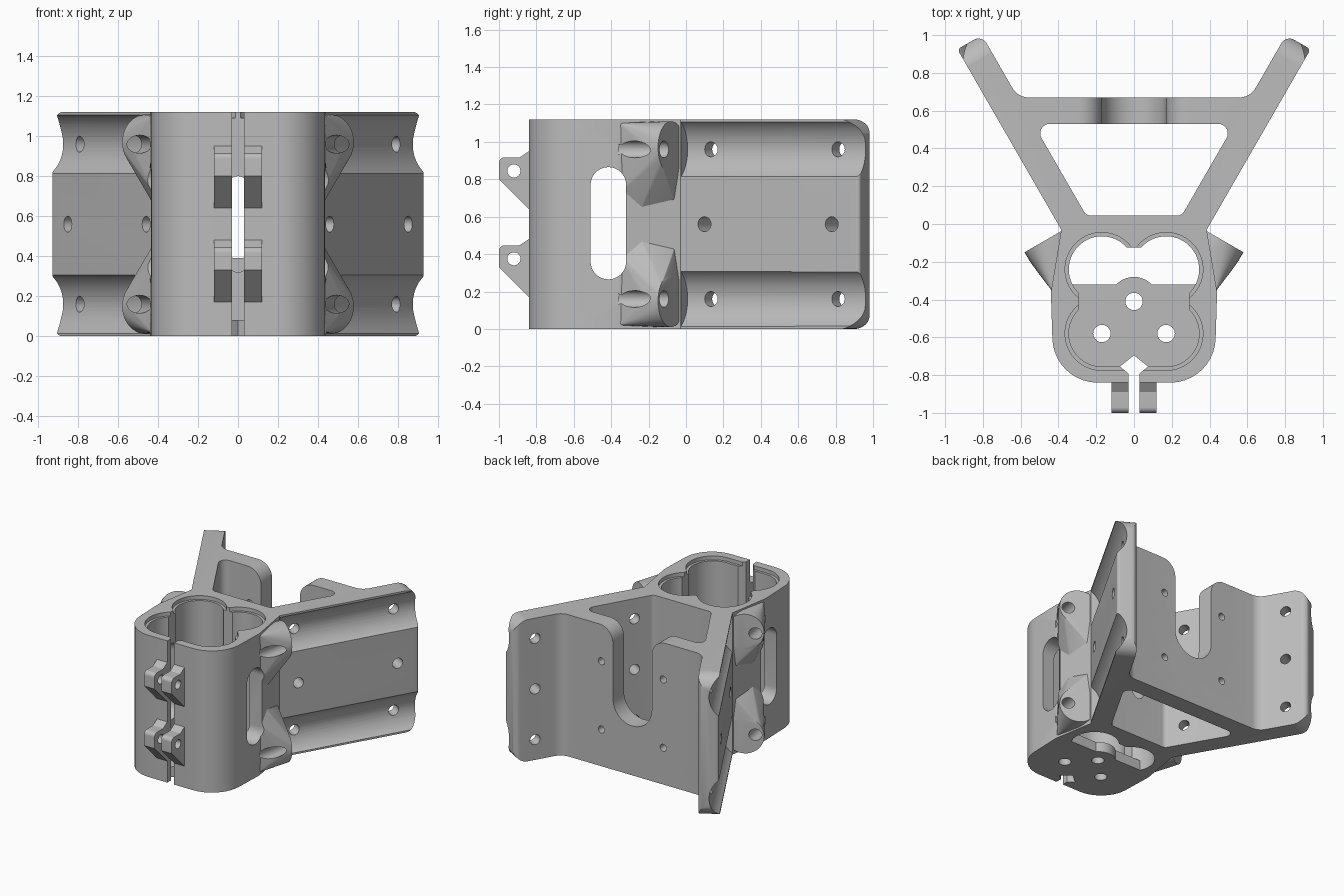
import bpy, bmesh, math
from mathutils import Matrix, Vector

cube = bpy.data.objects.get("Cube")
if cube:
    bpy.data.objects.remove(cube)

H = 1.12
plastic = bpy.data.materials.new("grey_plastic")
plastic.use_nodes = True
GREY = (0.5, 0.5, 0.5, 1)
plastic.diffuse_color = GREY
plastic.node_tree.nodes["Principled BSDF"].inputs["Base Color"].default_value = GREY


def frame(u, v, w, origin=(0, 0, 0)):
    m = Matrix((u, v, w)).transposed().to_4x4()
    m.translation = origin
    return m


X, Y, Z = (1, 0, 0), (0, 1, 0), (0, 0, 1)
PLAN = frame(X, Y, Z)
SIDE = frame(Y, Z, X)
FRONT = frame(X, Z, (0, -1, 0))
C30, S30 = math.cos(math.pi / 6), 0.5
ARM = frame((S30, C30, 0), Z, (C30, -S30, 0), (0.4, 0, 0))
MIRROR = {1: Matrix(), -1: Matrix.Scale(-1, 4, X)}
FLIP = {1: Matrix(), -1: Matrix.Translation((0, 0, H)) @ Matrix.Scale(-1, 4, Z)}


def circle(cx, cy, r, n=40):
    return [(cx + r * math.cos(math.tau * i / n), cy + r * math.sin(math.tau * i / n)) for i in range(n)]


def rounded(corners, n=10):
    """Polygon with a fillet radius given at each corner."""
    out = []
    for i, (x, y, r) in enumerate(corners):
        p = Vector((x, y))
        if not r:
            out.append((x, y))
            continue
        a = (Vector(corners[i - 1][:2]) - p).normalized()
        b = (Vector(corners[(i + 1) % len(corners)][:2]) - p).normalized()
        half = a.angle(b) / 2
        c = p + (a + b).normalized() * r / math.sin(half)
        start = p + a * r / math.tan(half) - c
        end = p + b * r / math.tan(half) - c
        sweep = math.atan2(start.x * end.y - start.y * end.x, start.dot(end))
        for k in range(n + 1):
            t = sweep * k / n
            out.append((c.x + start.x * math.cos(t) - start.y * math.sin(t),
                        c.y + start.x * math.sin(t) + start.y * math.cos(t)))
    return out


def box(x0, x1, y0, y1, r=0):
    return rounded([(x0, y0, r), (x1, y0, r), (x1, y1, r), (x0, y1, r)])


def finish(name, bm):
    bmesh.ops.recalc_face_normals(bm, faces=bm.faces)
    me = bpy.data.meshes.new(name)
    bm.to_mesh(me)
    bm.free()
    me.materials.append(plastic)
    ob = bpy.data.objects.new(name, me)
    bpy.context.collection.objects.link(ob)
    return ob


def prism(name, pts, lo, hi, m=PLAN):
    bm = bmesh.new()
    low = [bm.verts.new(m @ Vector((*p, lo))) for p in pts]
    top = [bm.verts.new(m @ Vector((*p, hi))) for p in pts]
    bm.faces.new(low)
    bm.faces.new(top)
    for i in range(len(pts)):
        bm.faces.new((low[i - 1], low[i], top[i], top[i - 1]))
    return finish(name, bm)


def combine(other, op):
    other.hide_render = True
    bpy.context.view_layer.objects.active = bracket
    mod = bracket.modifiers.new(op, "BOOLEAN")
    mod.operation, mod.solver, mod.object = op, "MANIFOLD", other
    bpy.ops.object.modifier_apply(modifier=mod.name)
    bpy.data.objects.remove(other)


def add(ob):
    combine(ob, "UNION")


def cut(pts, lo, hi, m=PLAN):
    combine(prism("cutter", pts, lo, hi, m), "DIFFERENCE")


# Main outline: tube clamp, two splayed arms and the cross plate
right = [(0.425, -0.84, 0.24), (0.44, -0.36, 0), (0.385, -0.03, 0),
         (0.935, 0.925, 0.02), (0.805, 1.0, 0.05), (0.615, 0.67, 0.1)]
left = [(-x, y, r) for x, y, r in reversed(right)]
bracket = prism("mounting_bracket", rounded(right + left), 0, H)

# Screw bosses beside the clamp
for s in (1, -1):
    for f in (1, -1):
        bm = bmesh.new()
        disc = [ARM @ Vector((d, z, w)) for d in (-0.04, -0.11) for w, z in circle(0.09, 0.97, 0.14)]
        roots = [(0.42, -0.36, 0.72), (0.43, -0.36, 1.1), (0.38, -0.06, 0.68),
                 (0.40, -0.25, 0.62), (0.38, -0.3, 1.1)]
        for p in disc + [Vector(q) for q in roots]:
            bm.verts.new(MIRROR[s] @ FLIP[f] @ p)
        bmesh.ops.convex_hull(bm, input=bm.verts)
        bmesh.ops.delete(bm, geom=[v for v in bm.verts if not v.link_faces], context="VERTS")
        add(finish("screw_boss", bm))

# Clamp lugs at the front
for dz in (0, -0.47):
    lug = [(-0.8, 0.62, 0), (-0.84, 0.64, 0), (-1.0, 0.8, 0), (-1.0, 0.917, 0.03),
           (-0.89, 0.917, 0), (-0.84, 0.95, 0), (-0.8, 0.95, 0)]
    add(prism("clamp_lug", rounded([(y, z + dz, r) for y, z, r in lug]), -0.12, 0.12, SIDE))
    cut(circle(-0.92, 0.845 + dz, 0.035), -0.3, 0.3, SIDE)

# Four-lobed bore with a wider rim
for grow, z0 in ((0, -0.1), (0.02, 1.09)):
    r = 0.175 + grow
    for x in (-0.17, 0.17):
        for y in (-0.24, -0.58):
            cut(circle(x, y, r, 56), z0, H + 0.1)
    cut(box(-0.29, 0.29, -0.6, -0.125), z0, H + 0.1)
    cut(box(-0.17, 0.17, -0.58 - r, -0.55), z0, H + 0.1)

# Bore floor with wire holes
add(prism("bore_floor", rounded([(-0.38, -0.79, 0.2), (0.38, -0.79, 0.2), (0.38, -0.32, 0), (-0.38, -0.32, 0)]), 0, 0.08))
add(prism("floor_bump", circle(0, -0.41, 0.13), 0, 0.08))
for x, y in ((-0.17, -0.58), (0.17, -0.58), (0, -0.41)):
    cut(circle(x, y, 0.046, 24), -0.1, 0.2)

# Clamp slit, side slots and rear window
cut(box(-0.03, 0.03, -1.1, -0.74), -0.1, H + 0.1)
cut([(0, -0.695), (-0.075, -0.755), (0, -0.815), (0.075, -0.755)], -0.1, H + 0.1)
cut(box(-0.51, -0.32, 0.265, 0.865, 0.0949), -0.8, 0.8, SIDE)
cut(box(-0.05, 0.05, 0.32, 0.8, 0.0499), -0.2, 0.3, FRONT)

# Opening between the arms
cut(rounded([(-0.253, 0.045, 0.04), (0.253, 0.045, 0.04), (0.533, 0.53, 0.05), (-0.533, 0.53, 0.05)]), -0.1, H + 0.1)

# Cross plate: open U slot with flared mouth, four small holes
mouth = [(0.17, 0.56, 0), (0.17, H, 0.12), (0.5, H, 0), (0.5, H + 0.1, 0)]
mouth += [(-x, z, r) for x, z, r in reversed(mouth)]
u_slot = rounded(mouth) + [(0.17 * math.cos(a), 0.56 + 0.17 * math.sin(a))
                           for a in (math.pi + math.pi * i / 24 for i in range(1, 24))]
cut(u_slot, -0.8, -0.5, FRONT)
for x in (-0.27, 0.27):
    for z in (0.29, 0.83):
        cut(circle(x, z, 0.028, 20), -0.8, -0.5, FRONT)

# Arms: tube grooves, rounded tips, screw holes
for s in (1, -1):
    arm = MIRROR[s] @ ARM
    for f in (1, -1):
        m = MIRROR[s] @ FLIP[f]
        along = m @ ARM @ frame(Y, Z, X)
        cut(circle(0.96, 0.115, 0.185, 64), -0.03, 1.3, along)
        tip = [(0.95 + 0.12 * math.sin(a), 1.001 + 0.12 * math.cos(a))
               for a in (math.pi / 2 * i / 12 for i in range(13))]
        cut(tip + [(1.2, 1.001), (1.2, 1.25), (0.95, 1.25)], -0.3, 0.2, m @ ARM)
        # Boss screw hole
        a, b = Vector((0.485, -0.31, 0.96)), Vector((0.525, -0.11, 0.96))
        d = (b - a).normalized()
        cut(circle(0, 0, 0.045, 24), -0.06, 0.28, m @ frame(Z, d.cross(Z), d, a))
    for d in (0.115, 0.9):
        for z in (0.16, 0.56, 0.96):
            cut(circle(d, z, 0.04, 24), -0.25, 0.1, arm)

bpy.ops.object.select_all(action="DESELECT")
bracket.select_set(True)
bpy.context.view_layer.objects.active = bracket
bpy.ops.object.shade_smooth_by_angle(angle=math.radians(30))
